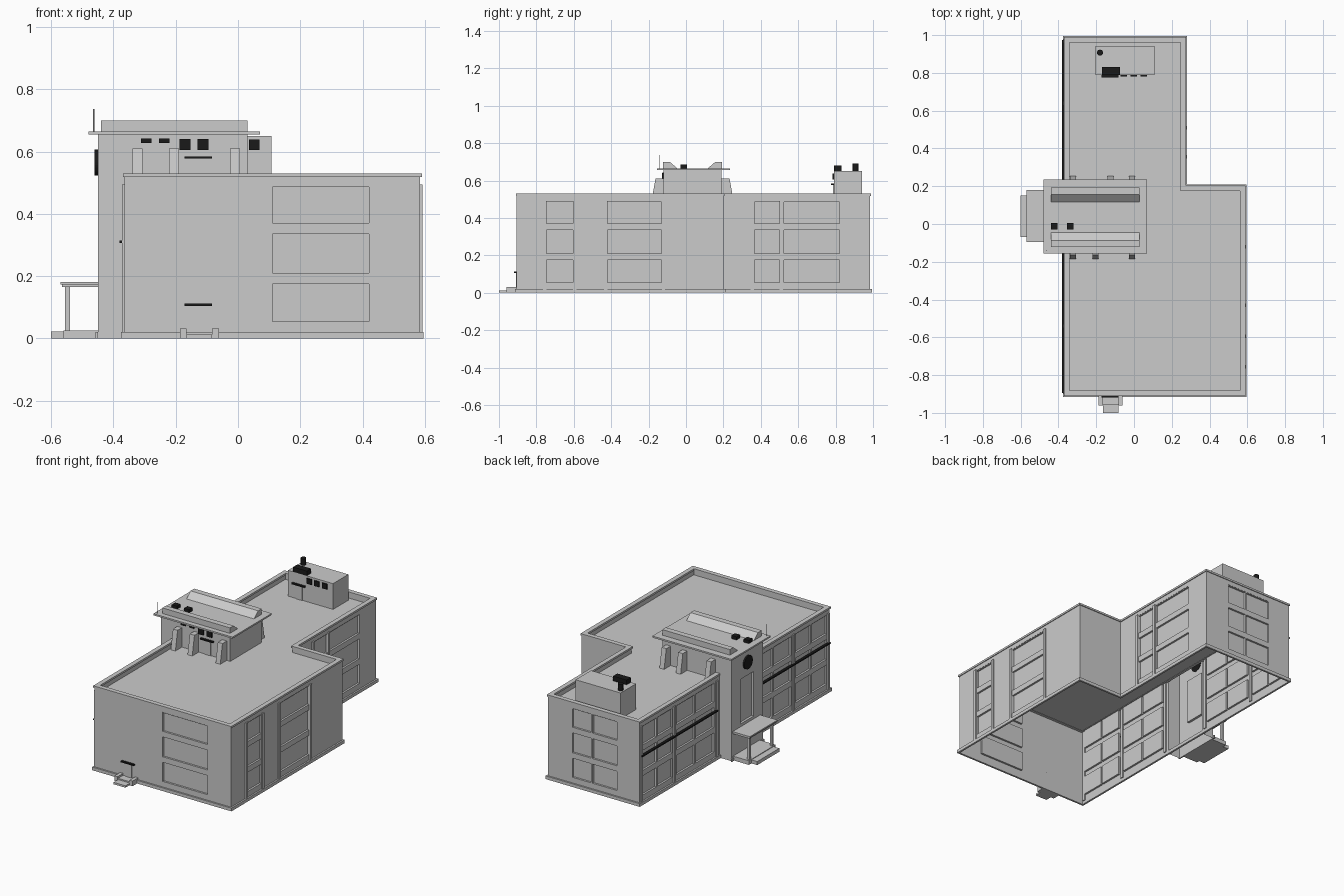
import bpy, bmesh
from math import pi
from mathutils import Vector

cube = bpy.data.objects.get("Cube")
if cube:
    bpy.data.objects.remove(cube, do_unlink=True)


def material(name, value):
    m = bpy.data.materials.new(name)
    m.use_nodes = True
    colour = (value, value, value, 1)
    m.diffuse_color = colour
    bsdf = m.node_tree.nodes["Principled BSDF"]
    bsdf.inputs["Base Color"].default_value = colour
    bsdf.inputs["Roughness"].default_value = 0.8
    return m


GREY = material("concrete grey", 0.6)
BLACK = material("black metal", 0.01)


def finish(name, bm, mat=GREY):
    me = bpy.data.meshes.new(name)
    bm.to_mesh(me)
    bm.free()
    me.materials.append(mat)
    ob = bpy.data.objects.new(name, me)
    bpy.context.collection.objects.link(ob)
    return ob


def box(name, xs, ys, zs, mat=GREY):
    bm = bmesh.new()
    bmesh.ops.create_cube(bm, size=1)
    for v in bm.verts:
        v.co = [r[0] if c < 0 else r[1] for c, r in zip(v.co, (xs, ys, zs))]
    return finish(name, bm, mat)


def prism(name, profile, xs):
    """Extrude a closed (y, z) profile along x."""
    bm = bmesh.new()
    a, b = [[bm.verts.new((x, y, z)) for y, z in profile] for x in xs]
    bm.faces.new(a)
    bm.faces.new(b)
    for i in range(len(a)):
        j = (i + 1) % len(a)
        bm.faces.new((a[i], a[j], b[j], b[i]))
    bmesh.ops.recalc_face_normals(bm, faces=bm.faces)
    return finish(name, bm)


def cylinder(name, centre, radius, depth, mat=BLACK, rot=(0, 0, 0), sides=20):
    bm = bmesh.new()
    bmesh.ops.create_cone(bm, cap_ends=True, segments=sides, radius1=radius,
                          radius2=radius, depth=depth)
    ob = finish(name, bm, mat)
    ob.location, ob.rotation_euler = centre, rot
    return ob


def wall(name, p0, p1, z0, z1, windows=(), depth=0.012):
    """Sheet wall from p0 to p1 (outside on the right) with recessed windows (u0, u1, z0, z1)."""
    start, run = Vector(p0), Vector(p1) - Vector(p0)
    length, d = run.length, run.normalized()
    inward = Vector((-d.y, d.x))
    bm = bmesh.new()

    def quad(*pts):
        vs = []
        for u, z, k in pts:
            q = start + d * u + inward * k
            vs.append(bm.verts.new((q.x, q.y, z)))
        bm.faces.new(vs)

    us = sorted({0, length, *[w[0] for w in windows], *[w[1] for w in windows]})
    zs = sorted({z0, z1, *[w[2] for w in windows], *[w[3] for w in windows]})
    for a, b in zip(us, us[1:]):
        for c, e in zip(zs, zs[1:]):
            mu, mz = (a + b) / 2, (c + e) / 2
            if not any(w[0] < mu < w[1] and w[2] < mz < w[3] for w in windows):
                quad((a, c, 0), (b, c, 0), (b, e, 0), (a, e, 0))
    for a, b, c, e in windows:
        ring = [(a, c), (b, c), (b, e), (a, e)]
        quad(*[(u, z, depth) for u, z in ring])
        for (u, z), (s, t) in zip(ring, ring[1:] + ring[:1]):
            quad((u, z, 0), (s, t, 0), (s, t, depth), (u, z, depth))
    bmesh.ops.remove_doubles(bm, verts=bm.verts, dist=0.0001)
    return finish(name, bm)


FLOORS = [(0.055, 0.175), (0.21, 0.335), (0.37, 0.49)]


def rows(*spans):
    return [(a, b, c, e) for a, b in spans for c, e in FLOORS]


# Main shell: corners listed anticlockwise, with outward offset signs
L, R, N, F, M, B = -0.365, 0.585, 0.27, -0.905, 0.2, 0.985
ROOF, TOP = 0.488, 0.53
OUTLINE = [(L, F, -1, -1), (R, F, 1, -1), (R, M, 1, 1), (N, M, 1, 1), (N, B, 1, 1), (L, B, -1, 1)]
T0, T1, TX, TE = -0.12, 0.19, -0.45, 0.03      # stair tower extent

wall("front_wall", (L, F), (R, F), 0, 0.52, rows((0.475, 0.785)))
wall("right_front_wall", (R, F), (R, M), 0, 0.52, rows((0.16, 0.3), (0.485, 0.775)))
wall("notch_wall", (R, M), (N, M), 0, 0.52)
wall("right_back_wall", (N, M), (N, B), 0, 0.52, rows((0.165, 0.305), (0.325, 0.62)))
wall("back_wall", (N, B), (L, B), 0, 0.52, rows((0.17, 0.3), (0.31, 0.48)))
wall("left_back_wall", (L, B), (L, T1), 0, 0.52,
     rows((0.03, 0.17), (0.18, 0.325), (0.37, 0.55), (0.56, 0.74)))
wall("left_front_wall", (L, T0), (L, F), 0, 0.52,
     rows((0.045, 0.22), (0.23, 0.4), (0.445, 0.595), (0.605, 0.755)))

bm = bmesh.new()
bm.faces.new([bm.verts.new((x, y, ROOF)) for x, y, _, _ in OUTLINE])
finish("flat_roof", bm)


def band(name, inner, outer, z0, z1):
    """Closed ring following the building outline."""
    bm = bmesh.new()
    loops = [[bm.verts.new((x + sx * o, y + sy * o, z)) for x, y, sx, sy in OUTLINE]
             for o, z in ((inner, z0), (outer, z0), (outer, z1), (inner, z1))]
    for k in range(4):
        p, q = loops[k], loops[(k + 1) % 4]
        for i in range(len(p)):
            j = (i + 1) % len(p)
            bm.faces.new((p[i], p[j], q[j], q[i]))
    bmesh.ops.recalc_face_normals(bm, faces=bm.faces)
    return finish(name, bm)


band("plinth", -0.002, 0.01, 0, 0.02)
band("parapet", -0.018, -0.001, ROOF - 0.002, 0.516)
band("parapet_cap", -0.024, 0.005, 0.518, TOP)

# Pilasters framing the window bays
for side, x, ys in (("right_front", R, (-0.755, -0.595, -0.43, -0.12)),
                    ("right_back", N, (0.355, 0.51)),
                    ("left", L, (0.97, 0.64, 0.22, -0.145, -0.54, -0.89))):
    for y in ys:
        box(side + "_pilaster", (x - 0.008, x + 0.008), (y - 0.009, y + 0.009), (0.02, 0.495))

# Thin dark rail along the left wall
for y0, y1 in ((T1 + 0.03, B - 0.01), (F + 0.01, T0 - 0.01)):
    box("left_rail", (L - 0.016, L), (y0, y1), (0.306, 0.314), BLACK)

# Stair tower and roof pavilion
HEAD = 0.657
wall("tower_face", (TX, T1), (TX, T0), 0, HEAD, [(0.09, 0.22, 0.2, 0.48)], 0.015)
wall("tower_front_side", (TX, T0), (L, T0), 0, HEAD)
wall("tower_back_side", (L, T1), (TX, T1), 0, HEAD)
wall("pavilion_front", (L, T0), (TE, T0), ROOF, HEAD)
wall("pavilion_end", (TE, T0), (TE, T1), ROOF, HEAD)
wall("pavilion_back", (TE, T1), (L, T1), ROOF, HEAD)
box("tower_plinth", (TX - 0.008, TX), (T0 - 0.008, T1 + 0.008), (0, 0.02))
box("pavilion_slab", (-0.48, 0.07), (-0.155, 0.235), (0.655, 0.665))
cylinder("tower_disc", (TX - 0.004, 0.035, 0.565), 0.042, 0.012, BLACK, (0, pi / 2, 0), 32)

mid = (T0 + T1) / 2
for side, s, xs in (("front", -1, (-0.322, -0.205, -0.01)), ("back", 1, (-0.322, -0.125, -0.01))):
    buttress = [(0.15, ROOF), (0.22, ROOF), (0.198, 0.61), (0.15, 0.61)]
    for x in xs:
        prism(side + "_buttress", [(mid + s * y, z) for y, z in buttress], (x - 0.016, x + 0.016))
    roof_light = [(0.08, 0.664), (0.158, 0.664), (0.158, 0.7), (0.122, 0.7)]
    prism(side + "_roof_light", [(mid + s * y, z) for y, z in roof_light], (-0.44, TE))

for x in (-0.422, -0.337):
    box("roof_vent", (x - 0.018, x + 0.018), (-0.03, 0.005), (0.664, 0.685), BLACK)
for x in (-0.295, -0.237):
    box("pavilion_grille", (x - 0.017, x + 0.017), (T0 - 0.006, T0), (0.628, 0.642), BLACK)
for x in (-0.17, -0.112):
    box("pavilion_window", (x - 0.018, x + 0.018), (T0 - 0.008, T0), (0.605, 0.64), BLACK)
cylinder("antenna", (-0.463, -0.14, 0.7), 0.002, 0.075, GREY, sides=8)

# Plant room on the rear roof
box("plant_room", (-0.205, 0.108), (0.79, 0.942), (ROOF, 0.65))
for x in (-0.055, -0.002, 0.052):
    box("plant_room_window", (x - 0.017, x + 0.017), (0.782, 0.79), (0.605, 0.638), BLACK)
box("plant_unit", (-0.17, -0.075), (0.79, 0.832), (0.65, 0.68), BLACK)
cylinder("plant_chimney", (-0.18, 0.907, 0.67), 0.016, 0.042)

# Doors with small dark canopies
for name, y, z0, z1 in (("front", F, 0.02, 0.105), ("pavilion", T0, ROOF, 0.577),
                        ("plant_room", 0.79, ROOF, 0.577)):
    box(name + "_door", (-0.15, -0.105), (y - 0.004, y), (z0, z1))
    box(name + "_door_canopy", (-0.172, -0.083), (y - 0.014, y), (z1, z1 + 0.008), BLACK)

# Front steps
box("front_landing", (-0.165, -0.083), (-0.955, F), (0, 0.02))
box("front_step", (-0.165, -0.083), (-1, -0.955), (0, 0.012))
for x in (-0.176, -0.072):
    box("front_step_cheek", (x - 0.011, x + 0.011), (-0.96, F), (0, 0.032))

# Side porch
box("porch_floor", (-0.56, TX), (-0.09, 0.175), (0, 0.026))
box("porch_step", (-0.6, -0.56), (-0.07, 0.15), (0, 0.022))
box("porch_roof", (-0.565, TX), (-0.09, 0.175), (0.166, 0.174))
box("porch_roof_cap", (-0.57, TX), (-0.095, 0.18), (0.174, 0.182))
for y in (-0.07, 0.155):
    box("porch_column", (-0.555, -0.54), (y - 0.008, y + 0.008), (0.026, 0.166))
